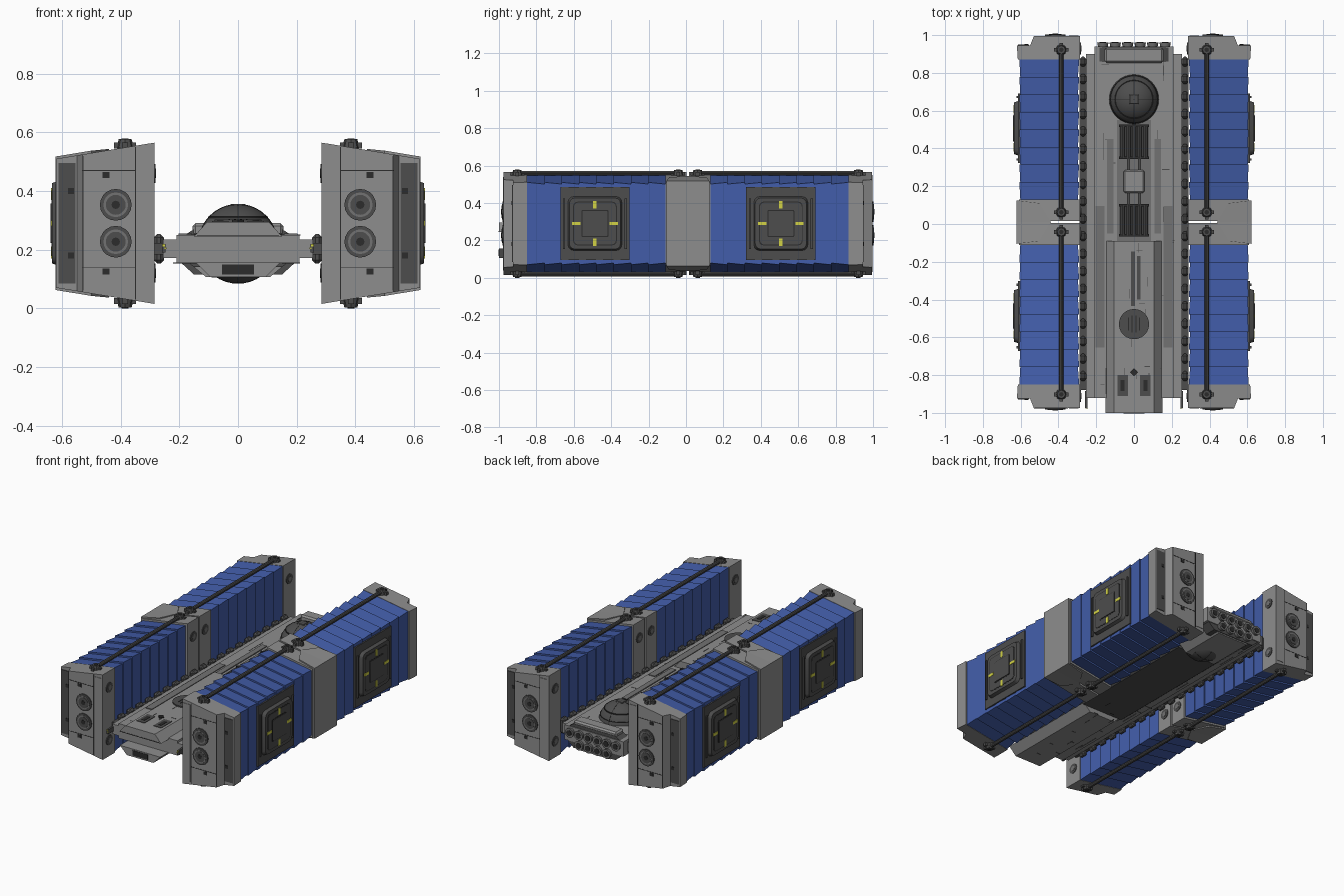
import bpy, bmesh, math, random
from mathutils import Matrix, Vector

random.seed(4)
cube = bpy.data.objects.get("Cube")
if cube:
    bpy.data.objects.remove(cube, do_unlink=True)


def material(name, *rgb):
    mat = bpy.data.materials.new(name)
    mat.use_nodes = True
    color = (*rgb, 1)
    mat.diffuse_color = color
    mat.node_tree.nodes["Principled BSDF"].inputs["Base Color"].default_value = color
    return mat


HULL = material("hull_grey", .27, .27, .27)
PANEL = material("panel_grey", .17, .17, .17)
DARK = material("dark_grey", .075, .075, .075)
SEAM = material("charcoal", .025, .025, .025)
BLUE = material("container_blue", .055, .11, .4)
YELLOW = material("marker_yellow", .65, .65, .06)
POD = Vector((0, .01, .29))      # shared centre of the four cargo pods
ORIGIN = Vector((0, 0, 0))


def finish(bm, name, mat, mirror="", origin=ORIGIN):
    """Turn a bmesh into an object, smooth below 35 degrees, mirrored on the named axes."""
    bmesh.ops.recalc_face_normals(bm, faces=bm.faces)
    for face in bm.faces:
        face.smooth = True
    for edge in bm.edges:
        edge.smooth = edge.calc_face_angle(math.pi) < math.radians(35)
    mesh = bpy.data.meshes.new(name)
    bm.to_mesh(mesh)
    bm.free()
    mesh.materials.append(mat)
    obj = bpy.data.objects.new(name, mesh)
    obj.location = origin
    bpy.context.collection.objects.link(obj)
    if mirror:
        mod = obj.modifiers.new("Mirror", "MIRROR")
        mod.use_axis = [axis in mirror for axis in "xyz"]
        mod.use_mirror_merge = False
    return obj


def boxes(name, mat, items, mirror="", origin=ORIGIN, bevel=0):
    """Boxes given as (centre, size)."""
    bm = bmesh.new()
    for centre, size in items:
        bmesh.ops.create_cube(bm, size=1, matrix=Matrix.Translation(centre) @ Matrix.Diagonal((*size, 1)))
    if bevel:
        bmesh.ops.bevel(bm, geom=bm.edges[:], offset=bevel, segments=1, affect="EDGES")
    return finish(bm, name, mat, mirror, origin)


def loft(bm, first, last):
    a, b = [[bm.verts.new(p) for p in ring] for ring in (first, last)]
    bm.faces.new(a)
    bm.faces.new(b)
    for i in range(len(a)):
        j = (i + 1) % len(a)
        bm.faces.new((a[i], a[j], b[j], b[i]))


def prism(name, mat, profile, start, end):
    """Symmetric x-z profile (right half given) run along y."""
    outline = profile + [(-x, z) for x, z in reversed(profile)]
    bm = bmesh.new()
    loft(bm, [(x, start, z) for x, z in outline], [(x, end, z) for x, z in outline])
    return finish(bm, name, mat)


def cylinders(name, mat, places, radius, depth, axis="z", tip=None, sides=20, mirror="", origin=ORIGIN):
    turn = {"x": Matrix.Rotation(math.pi / 2, 4, "Y"), "y": Matrix.Rotation(math.pi / 2, 4, "X"), "z": Matrix()}
    bm = bmesh.new()
    for place in places:
        bmesh.ops.create_cone(bm, cap_ends=True, segments=sides, radius1=radius,
                              radius2=radius if tip is None else tip, depth=depth,
                              matrix=Matrix.Translation(place) @ turn[axis])
    return finish(bm, name, mat, mirror, origin)


def slope(x):
    """Half height of a pod, falling towards its outer side."""
    return .275 - (x - .285) * .164


def shell(name, mat, outlines):
    """Pod slices: x-y outlines with a grow value, closed by the sloping roof and floor."""
    bm = bmesh.new()
    for outline in outlines:
        rings = [[(x, y, side * (slope(x) + grow)) for x, y, grow in outline] for side in (-1, 1)]
        loft(bm, *rings)
    return finish(bm, name, mat, "xy", POD)


def rounded_plate(name, mat, half, corner, inner, outer, taper=0):
    """Rounded square facing outwards on the pod side."""
    def ring(x, shrink):
        points = []
        for quarter in range(4):
            for step in range(4):
                a = math.pi / 2 * (quarter + step / 3)
                cy, cz = [math.copysign(half - corner - shrink, f(math.pi / 2 * (quarter + .5)))
                          for f in (math.cos, math.sin)]
                points.append((x, PAD + cy + corner * math.cos(a), cz + corner * math.sin(a)))
        return points
    bm = bmesh.new()
    loft(bm, ring(inner, 0), ring(outer, taper))
    return finish(bm, name, mat, "xy", POD)


# Cargo pods: overlapping blue shingles between two grey end caps
COUNT, BACK, FRONT = 8, -.12, -.86
step = (BACK - FRONT) / COUNT
shingles = []
for i in range(COUNT):
    y, end = FRONT + i * step, FRONT + (i + 1) * step
    shingles.append([(.29, y, -.002), (.607, y, -.002), (.602, end, -.012), (.297, end, -.012)])
shell("container_shingles", BLUE, shingles)
shell("outer_end_cap", HULL, [[(.285, -.985, 0), (.53, -.985, 0), (.55, -.935, 0),
                               (.62, -.935, 0), (.615, FRONT, 0), (.285, FRONT, 0)]])
shell("inner_end_cap", HULL, [[(.285, BACK, 0), (.61, BACK, 0), (.6, -.05, 0), (.45, -.006, 0), (.285, -.006, 0)]])
shell("middle_bridge", HULL, [[(.44, 0, .004), (.5, -.1, .008), (.622, -.115, .008), (.622, 0, .008)]])

# End cap details: face plates, recessed strip, seams and fans
boxes("cap_side_strip", DARK, [((.584, -.936, 0), (.058, .006, .41))], "xy", POD)
boxes("cap_seams", SEAM, [((.35, -.985, 0), (.003, .003, .52)), ((.528, -.985, 0), (.003, .003, .46)),
                          ((.44, -.985, .18), (.18, .003, .003)), ((.44, -.985, -.15), (.18, .003, .003)),
                          ((.45, -.985, .165), (.025, .004, .02)), ((.45, -.985, -.165), (.025, .004, .02))], "xy", POD)
boxes("cap_strip_latches", SEAM, [((.57, -.94, .11), (.02, .004, .02))], "xyz", POD)
boxes("cap_plates", HULL, [((.318, -.984, 0), (.05, .008, .5))], "xy", POD)
fans = [(.417, .063), (.417, -.063)]
for label, mat, radius, reach in (("rim", DARK, .054, .986), ("well", PANEL, .042, .988),
                                  ("ring", DARK, .034, .99), ("hub", SEAM, .014, .992)):
    cylinders("fan_" + label, mat, [(x, -reach, z) for x, z in fans], radius, .012, "y", mirror="xy", origin=POD)
ports = [(.285, y, .17) for y in (-.92, -.06)]
cylinders("port_rim", DARK, ports, .032, .008, "x", mirror="xyz", origin=POD)
cylinders("port_core", PANEL, ports, .016, .012, "x", mirror="xyz", origin=POD)

# Side hatches with yellow markers
PAD = -.497
boxes("hatch_base", DARK, [((.606, PAD, 0), (.014, .37, .39))], "xy", POD)
rounded_plate("hatch_frame", DARK, .145, .03, .61, .634, .008)
rounded_plate("hatch_groove", SEAM, .117, .025, .63, .6345)
rounded_plate("hatch_inner", DARK, .112, .022, .63, .636)
rounded_plate("hatch_core_seam", SEAM, .072, .006, .63, .637)
rounded_plate("hatch_core", DARK, .067, .005, .63, .64)
boxes("hatch_markers", YELLOW,
      [((.635, PAD + sy * .1, sz * .1), (.006, .045 if sy else .018, .018 if sy else .04))
       for sy, sz in ((1, 0), (-1, 0), (0, 1), (0, -1))], "xy", POD)
boxes("hatch_side_posts", DARK, [((.612, PAD + side * .165, 0), (.02, .012, .27)) for side in (-1, 1)], "xy", POD)

# Tie rods above and below each pod
cylinders("tie_rod", DARK, [(.385, -.482, .27)], .012, .86, "y", sides=10, mirror="xyz", origin=POD)
clamps = [(.385, y, .272) for y in (-.912, -.052)]
cylinders("rod_clamp", DARK, clamps, .03, .03, tip=.022, sides=8, mirror="xyz", origin=POD)
boxes("rod_clamp_feet", DARK, [((x, y, .265), size) for x, y, z in clamps
                              for size in ((.075, .02, .02), (.02, .075, .02))], "xyz", POD)
cylinders("clamp_bolt", SEAM, clamps, .012, .036, sides=8, mirror="xyz", origin=POD)

# Central spine and its side rails
boxes("spine_hull", HULL, [((0, .01, .2025), (.42, 1.86, .095))])
boxes("side_rail", HULL, [((.23, -.01, .203), (.05, 1.82, .064))], "x")
boxes("rail_core", DARK, [((.265, -.01, .203), (.045, 1.74, .04))], "x")
boxes("rail_clips", DARK, [((.27, -.805 + i * .0925, .203), (.036, .052, .1)) for i in range(19)], "x", bevel=.012)
boxes("probe", DARK, [((.253, -.93, .205), (.012, .09, .03))], "x")
boxes("probe_lights", YELLOW, [((.253, -.976, .215), (.008, .004, .008)), ((.247, -.976, .205), (.006, .004, .006))], "x")

# Nose deck on top and keels below
prism("nose_deck", HULL, [(.15, .245), (.105, .295)], -1, -.09)
prism("front_keel", HULL, [(.145, .157), (.095, .107)], -1, -.3)
prism("middle_keel", DARK, [(.17, .157), (.15, .14)], -.3, .6)
prism("rear_keel", HULL, [(.17, .157), (.11, .107)], .62, .93)
boxes("nose_slot", SEAM, [((0, -1, .133), (.11, .004, .034))])
boxes("nose_front_seams", DARK, [((0, -1, .248), (.28, .003, .004))])
boxes("deck_slots", DARK, [((-.005, -.29, .295), (.02, .29, .008)), ((.025, -.285, .295), (.02, .23, .008))])
boxes("deck_hatches", DARK, [((.06, -.855, .295), (.056, .11, .006))], "x")
boxes("deck_hatch_cores", SEAM, [((.06, -.855, .297), (.022, .06, .006))], "x")
cylinders("deck_turret", DARK, [(0, -.53, .297)], .08, .012, sides=24)
boxes("turret_ribs", SEAM, [((-.03 + i * .02, -.53, .303), (.006, .1 - abs(i - 1.5) * .02, .004)) for i in range(4)])
cylinders("deck_beacon", SEAM, [(0, -.785, .298)], .02, .01, sides=4)
boxes("side_flaps", PANEL, [((.18, -.28, .251), (.045, .75, .008)), ((.125, .2, .25), (.035, .5, .012))], "x")

# Machinery trench with ribbed pipes
boxes("trench_floor", PANEL, [((0, .23, .251), (.18, .64, .006))])
for label, y, length in (("front", .02, .16), ("rear", .435, .17)):
    cylinders(label + "_pipes", DARK, [(-.06 + i * .03, y, .256) for i in range(5)], .0135, length, "y", sides=10)
    boxes(label + "_pipe_bands", SEAM, [((0, y + side * length / 2, .255), (.16, .014, .026)) for side in (-1, 1)])
boxes("pump_block", HULL, [((0, .225, .26), (.11, .12, .035))], bevel=.008)
boxes("pump_links", DARK, [((.03, .225, .258), (.016, .26, .02))], "x")

# Sensor dome
bm = bmesh.new()
bmesh.ops.create_uvsphere(bm, u_segments=32, v_segments=20, radius=.135, matrix=Matrix.Translation((0, .66, .22)))
finish(bm, "sensor_dome", DARK)
for i, (height, radius) in enumerate(((.05, .1265), (.09, .102))):
    cylinders("dome_band_%d" % i, SEAM, [(0, .66, .22 + height)], radius, .005, sides=32)
boxes("dome_cap", DARK, [((0, .66, .35), (.05, .05, .012))], bevel=.003)
for axis in "xy":
    cylinders("dome_meridian_" + axis, SEAM, [(0, .66, .22)], .1362, .004, axis, sides=40)

# Stern block and engine nozzles
prism("engine_block", DARK, [(.15, .115), (.205, .165), (.205, .235), (.15, .27)], .86, .935)
boxes("stern_housing", HULL, [((0, .893, .268), (.31, .08, .045))], bevel=.01)
nozzles = [(-.165 + i * .066, .945, .215) for i in range(6)] + [(-.1 + i * .066, .945, .15) for i in range(4)]
cylinders("engine_nozzles", PANEL, nozzles, .03, .03, "y", tip=.024, sides=16)
cylinders("engine_throats", SEAM, nozzles, .018, .036, "y", sides=16)

# Panel seams scattered over the spine, deck and belly
seams = []
for i in range(70):
    x, y = random.uniform(.11, .2), random.uniform(-.88, .85)
    size = random.choice([(.003, random.uniform(.05, .15), .003), (random.uniform(.02, .05), .003, .003)])
    seams.append(((x * random.choice((-1, 1)), y, random.choice((.25, .155))), size))
for i in range(24):
    seams.append(((random.uniform(-.08, .08), random.uniform(-.97, -.12), random.choice((.295, .107))),
                  random.choice([(.003, .05, .003), (.03, .003, .003)])))
boxes("hull_seams", DARK, seams)
